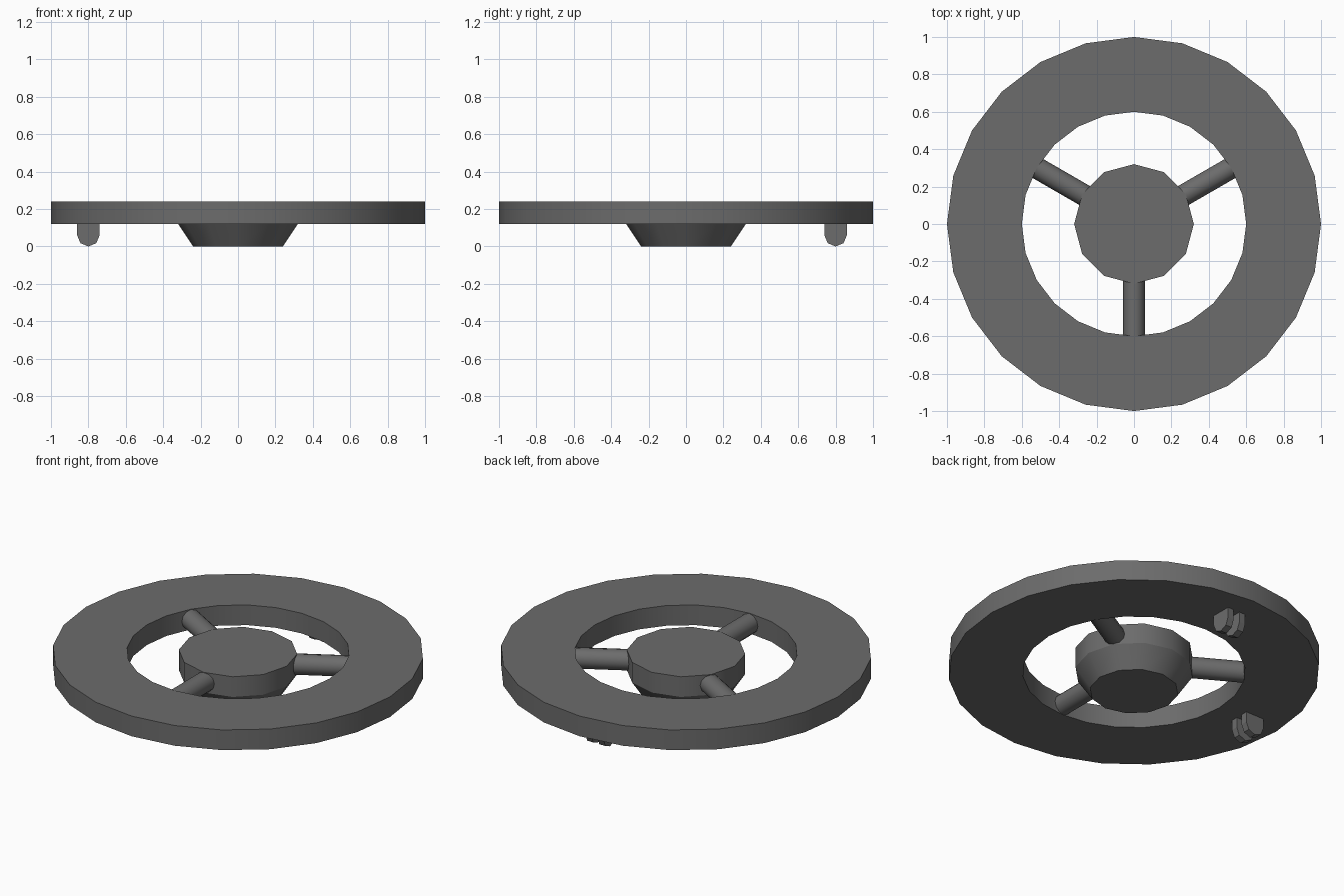
import bpy, bmesh, math
from mathutils import Matrix

if "Cube" in bpy.data.objects:
    bpy.data.objects.remove(bpy.data.objects["Cube"])

grey = bpy.data.materials.new("dark_grey")
grey.diffuse_color = (0.15, 0.15, 0.15, 1)
grey.use_nodes = True
grey.node_tree.nodes["Principled BSDF"].inputs["Base Color"].default_value = grey.diffuse_color


def finish(bm, name, matrix=Matrix()):
    bmesh.ops.recalc_face_normals(bm, faces=bm.faces)
    bm.transform(matrix)
    mesh = bpy.data.meshes.new(name)
    bm.to_mesh(mesh)
    bm.free()
    mesh.materials.append(grey)
    ob = bpy.data.objects.new(name, mesh)
    bpy.context.collection.objects.link(ob)
    return ob


def lathe(name, profile, sides, closed=False, matrix=Matrix()):
    """Turn (radius, z) points about z: smooth round the side, sharp along the rims."""
    bm = bmesh.new()
    rings = []
    for r, z in profile:
        rings.append([bm.verts.new((r * math.cos(2 * math.pi * i / sides),
                                    r * math.sin(2 * math.pi * i / sides), z))
                      for i in range(sides)])
    pairs = list(zip(rings, rings[1:]))
    if closed:
        pairs.append((rings[-1], rings[0]))
    for a, b in pairs:
        for i in range(sides):
            j = (i + 1) % sides
            bm.faces.new((a[i], a[j], b[j], b[i])).smooth = True
    if not closed:
        bm.faces.new(rings[0])
        bm.faces.new(rings[-1])
    for ring in rings:
        for i in range(sides):
            bm.edges.get((ring[i], ring[(i + 1) % sides])).smooth = False
    return finish(bm, name, matrix)


# flat outer ring
lathe("outer_ring", [(0.6, 0.12), (1, 0.12), (1, 0.24), (0.6, 0.24)], 24, closed=True)

# hub with tapered underside
lathe("hub", [(0.24, 0), (0.32, 0.12), (0.32, 0.24)], 12)

# three round spokes
for n, deg in enumerate((30, 150, 270)):
    m = (Matrix.Translation((0, 0, 0.18)) @ Matrix.Rotation(math.radians(deg), 4, 'Z')
         @ Matrix.Rotation(math.pi / 2, 4, 'Y'))
    lathe(f"spoke_{n + 1}", [(0.058, 0.28), (0.058, 0.61)], 12, matrix=m)


# pairs of round-ended prongs under the ring
def prong(name, deg, offset):
    pts = [(0.06, 0.125)]
    pts += [(0.06 * math.cos(a), 0.06 - 0.06 * math.sin(a))
            for a in (i * math.pi / 4 for i in range(5))]
    pts += [(-0.06, 0.125)]
    bm = bmesh.new()
    face = bm.faces.new([bm.verts.new((0.8 + x, offset - 0.02, z)) for x, z in pts])
    out = bmesh.ops.extrude_face_region(bm, geom=[face])
    verts = [v for v in out["geom"] if isinstance(v, bmesh.types.BMVert)]
    bmesh.ops.translate(bm, verts=verts, vec=(0, 0.04, 0))
    finish(bm, name, Matrix.Rotation(math.radians(deg), 4, 'Z'))


for side, deg in (("back", 90), ("left", 180)):
    for n, offset in enumerate((-0.04, 0.04)):
        prong(f"{side}_prong_{n + 1}", deg, offset)
